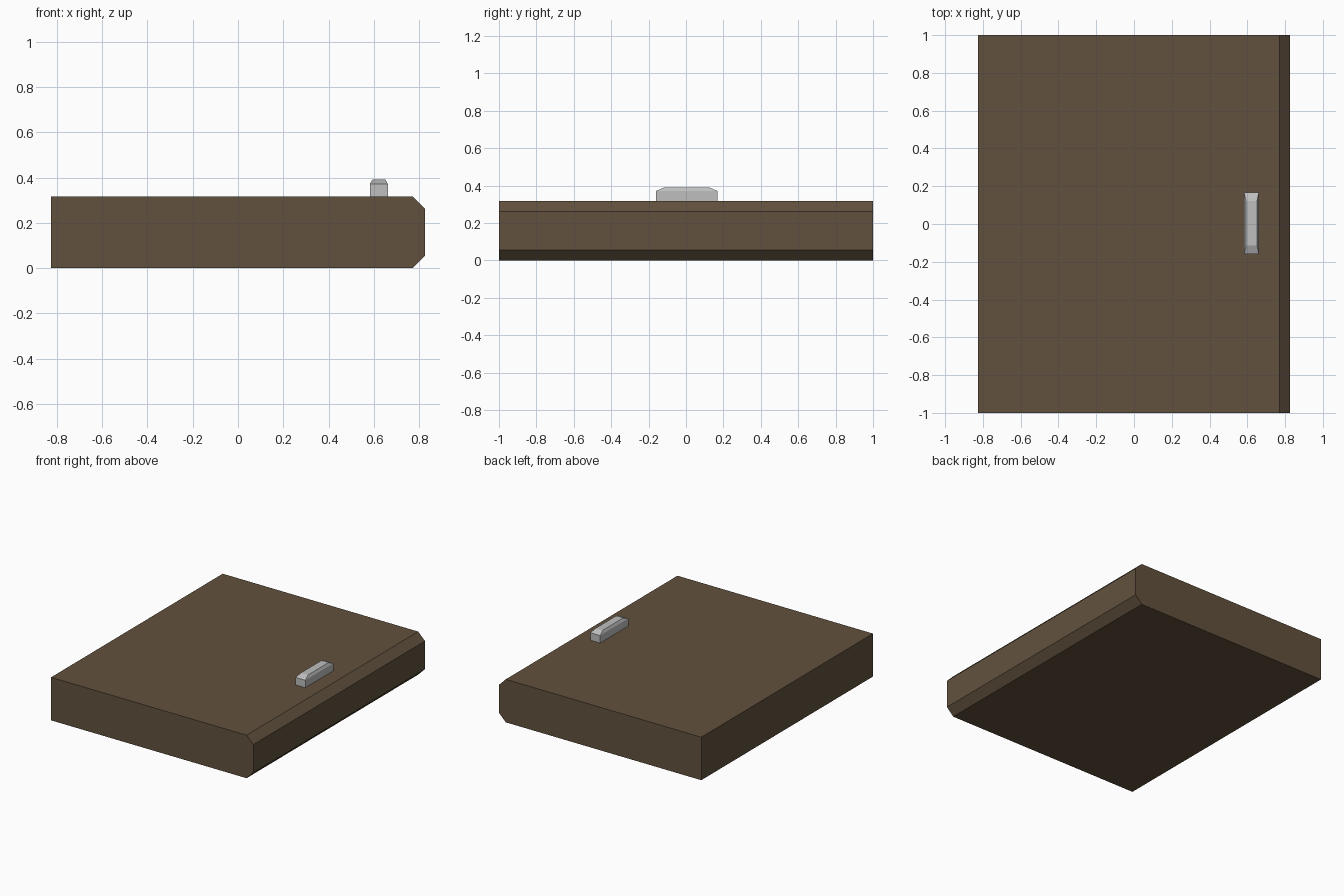
import bpy, bmesh

if "Cube" in bpy.data.objects:
    bpy.data.objects.remove(bpy.data.objects["Cube"])


def material(name, rgb):
    m = bpy.data.materials.new(name)
    m.diffuse_color = (*rgb, 1.0)
    m.use_nodes = True
    m.node_tree.nodes["Principled BSDF"].inputs["Base Color"].default_value = m.diffuse_color
    return m


def loft(name, rings, mat):
    """Closed flat-faced solid skinned through equal-length vertex rings."""
    bm = bmesh.new()
    loops = [[bm.verts.new(p) for p in ring] for ring in rings]
    for a, b in zip(loops, loops[1:]):
        n = len(a)
        for i in range(n):
            j = (i + 1) % n
            bm.faces.new((a[i], a[j], b[j], b[i]))
    bm.faces.new(loops[0])
    bm.faces.new(loops[-1])
    bmesh.ops.recalc_face_normals(bm, faces=bm.faces)
    mesh = bpy.data.meshes.new(name)
    bm.to_mesh(mesh)
    bm.free()
    mesh.materials.append(mat)
    obj = bpy.data.objects.new(name, mesh)
    bpy.context.collection.objects.link(obj)
    return obj


def rect(x0, x1, y0, y1, z):
    return [(x0, y0, z), (x1, y0, z), (x1, y1, z), (x0, y1, z)]


wood = material("dark_wood", (0.122, 0.083, 0.048))
metal = material("light_metal", (0.52, 0.52, 0.52))

# Door slab: profile with chamfered opening edge, extruded along y
W, T, C = 0.825, 0.317, 0.055
profile = [(-W, 0), (W - C, 0), (W, C), (W, T - C), (W - C, T), (-W, T)]
loft("door_panel", [[(x, y, z) for x, z in profile] for y in (-1, 1)], wood)

# Pull handle: straight block with a sloped cap
loft("handle", [
    rect(0.583, 0.661, -0.16, 0.168, T),
    rect(0.583, 0.661, -0.16, 0.168, 0.372),
    rect(0.593, 0.651, -0.115, 0.123, 0.391),
], metal)
